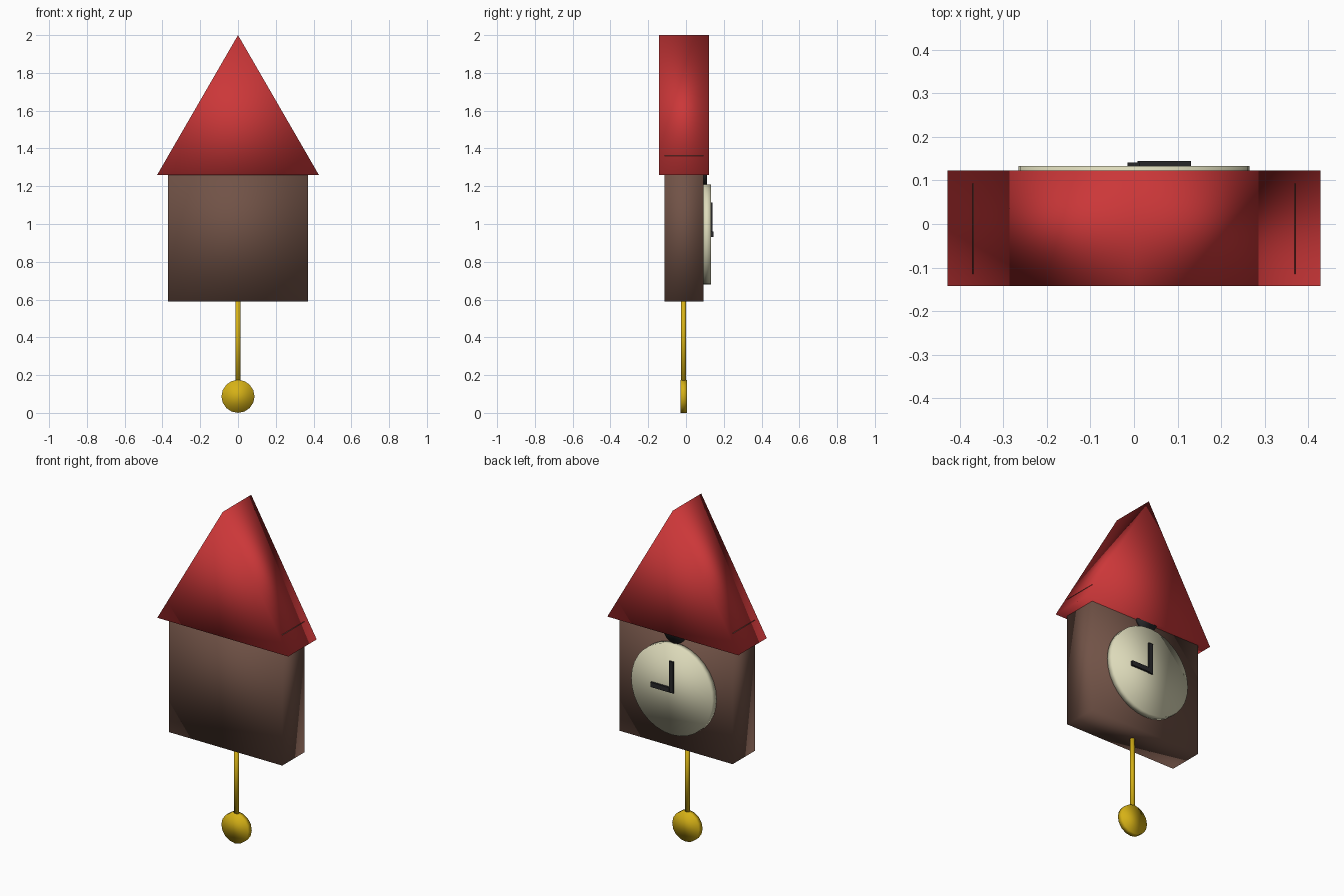
import bpy, bmesh, math
from mathutils import Matrix

if "Cube" in bpy.data.objects:
    bpy.data.objects.remove(bpy.data.objects["Cube"])


def material(name, rgb):
    m = bpy.data.materials.new(name)
    m.diffuse_color = (*rgb, 1)
    m.use_nodes = True
    m.node_tree.nodes["Principled BSDF"].inputs["Base Color"].default_value = m.diffuse_color
    return m


RED = material("roof red", (0.60, 0.038, 0.040))
BROWN = material("wood brown", (0.165, 0.085, 0.062))
CREAM = material("dial cream", (0.72, 0.70, 0.49))
GOLD = material("pendulum gold", (0.67, 0.44, 0.008))
BLACK = material("dark black", (0.02, 0.02, 0.022))


def finish(bm, name, mat, smooth="all"):
    bmesh.ops.recalc_face_normals(bm, faces=bm.faces)
    me = bpy.data.meshes.new(name)
    bm.to_mesh(me)
    bm.free()
    me.materials.append(mat)
    ob = bpy.data.objects.new(name, me)
    bpy.context.collection.objects.link(ob)
    if smooth == "all":
        me.polygons.foreach_set("use_smooth", [True] * len(me.polygons))
    return ob


def prism(name, outline, y0, y1, mat, smooth="all"):
    """Extrude an (x, z) outline from y0 to y1."""
    bm = bmesh.new()
    face = bm.faces.new([bm.verts.new((x, y0, z)) for x, z in outline])
    new = bmesh.ops.extrude_face_region(bm, geom=[face])["geom"]
    for v in new:
        if isinstance(v, bmesh.types.BMVert):
            v.co.y = y1
    return finish(bm, name, mat, smooth)


def rect(x0, x1, z0, z1):
    return [(x0, z0), (x1, z0), (x1, z1), (x0, z1)]


def circle(z, r, n):
    return [(r * math.sin(2 * math.pi * i / n), z + r * math.cos(2 * math.pi * i / n))
            for i in range(n)]


# Case and gabled roof; the case's top corners just break through the slopes
prism("case", rect(-0.37, 0.37, 0.59, 1.363), -0.115, 0.093, BROWN)
prism("roof", [(-0.428, 1.26), (0.428, 1.26), (0, 2.0)], -0.142, 0.123, RED)

# Dial, hands and the round bird hole under the gable
prism("dial", circle(0.945, 0.265, 32), 0.09, 0.133, CREAM)
prism("minute_hand", rect(-0.015, 0.013, 0.93, 1.115), 0.13, 0.141, BLACK, "flat")
prism("hour_hand", rect(0.008, 0.131, 0.932, 0.96), 0.13, 0.145, BLACK, "flat")
prism("bird_hole", circle(1.28, 0.07, 16), 0.09, 0.11, BLACK)

# Pendulum bob and rod
prism("pendulum_bob", circle(0.0875, 0.0875, 16), -0.03, 0.004, GOLD)
bm = bmesh.new()
bmesh.ops.create_cone(bm, cap_ends=True, segments=16, radius1=0.0135, radius2=0.0135,
                      depth=0.47, matrix=Matrix.Translation((0, -0.013, 0.385)))
finish(bm, "pendulum_rod", GOLD)
